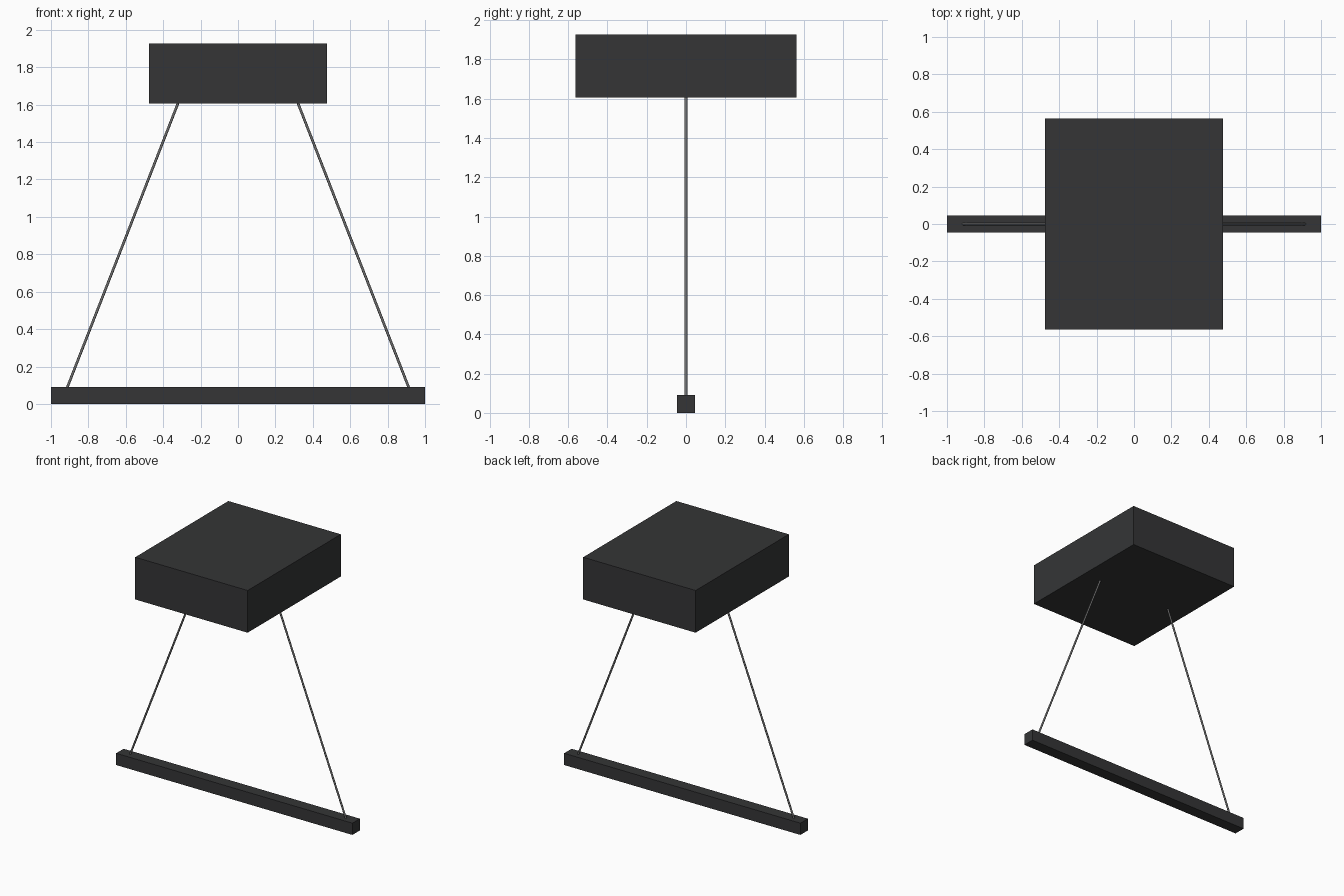
import bpy
from math import radians
from mathutils import Vector

if "Cube" in bpy.data.objects:
    bpy.data.objects.remove(bpy.data.objects["Cube"])


def material(name, rgb):
    m = bpy.data.materials.new(name)
    m.diffuse_color = (*rgb, 1)
    m.use_nodes = True
    m.node_tree.nodes["Principled BSDF"].inputs["Base Color"].default_value = m.diffuse_color
    return m


charcoal = material("charcoal", (0.035, 0.036, 0.037))
steel = material("steel", (0.15, 0.15, 0.15))


def box(name, half_x, half_y, z0, z1):
    bpy.ops.mesh.primitive_cube_add(size=2, location=(0, 0, (z0 + z1) / 2))
    ob = bpy.context.object
    ob.name = name
    ob.scale = (half_x, half_y, (z1 - z0) / 2)
    bpy.ops.object.transform_apply(location=False, rotation=False, scale=True)
    ob.data.materials.append(charcoal)


def cable(name, a, b, radius):
    a, b = Vector(a), Vector(b)
    d = b - a
    bpy.ops.mesh.primitive_cylinder_add(
        vertices=16, radius=radius, depth=d.length, location=(a + b) / 2,
        rotation=d.to_track_quat('Z', 'Y').to_euler())
    ob = bpy.context.object
    ob.name = name
    ob.data.materials.append(steel)
    bpy.ops.object.shade_smooth_by_angle(angle=radians(40))


# ceiling box and hanging light bar
box("ceiling_box", 0.476, 0.563, 1.605, 1.928)
box("light_bar", 1.0, 0.045, 0.0, 0.09)

# pair of slanted suspension cables, ends sunk slightly into both boxes
for side, s in (("left", -1), ("right", 1)):
    cable(f"{side}_cable", (s * 0.916, 0, 0.08), (s * 0.319, 0, 1.612), 0.007)
